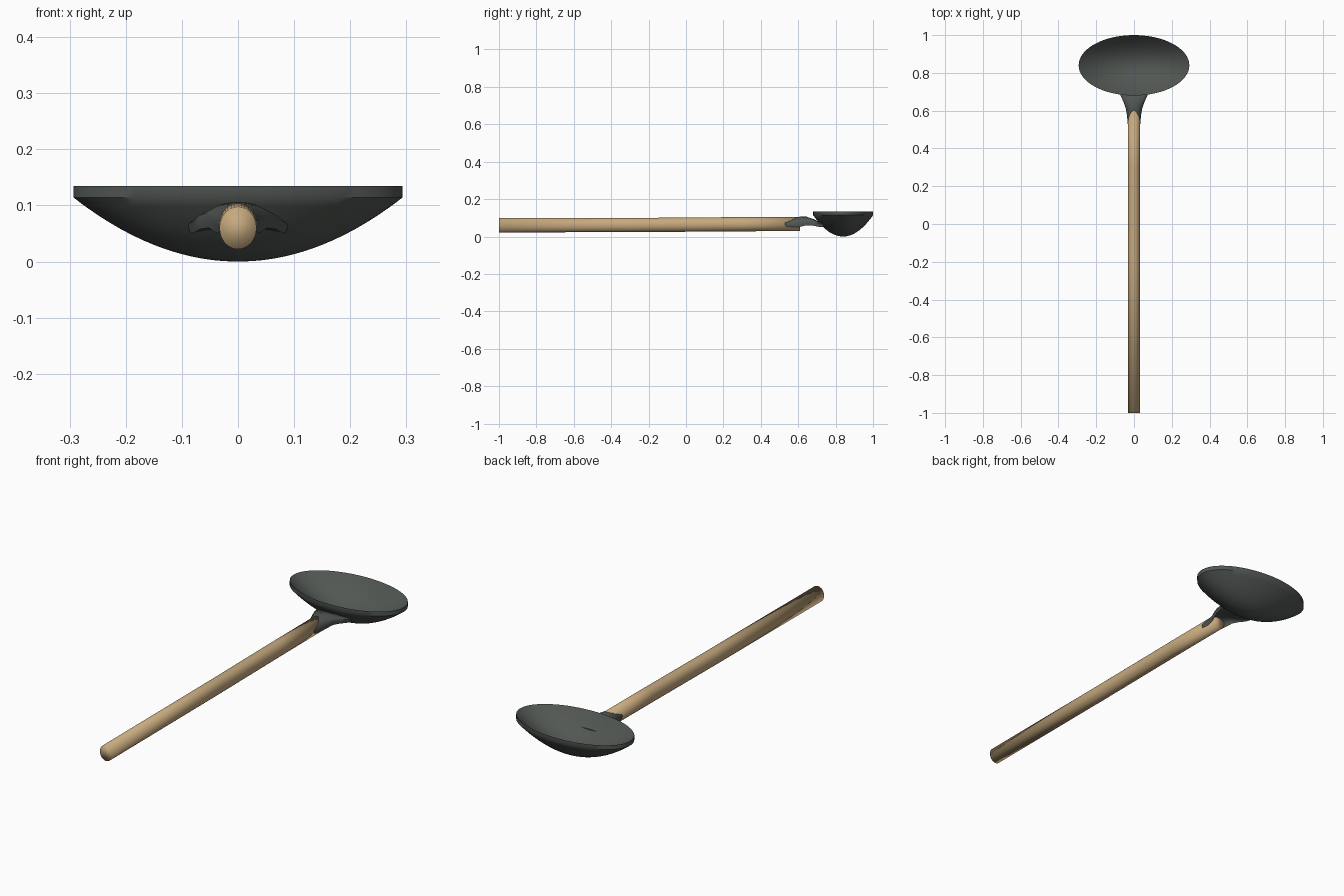
import bpy, bmesh, math

if "Cube" in bpy.data.objects:
    bpy.data.objects.remove(bpy.data.objects["Cube"])


def material(name, rgb):
    m = bpy.data.materials.new(name)
    m.diffuse_color = (*rgb, 1.0)
    m.use_nodes = True
    m.node_tree.nodes["Principled BSDF"].inputs["Base Color"].default_value = m.diffuse_color
    return m


iron = material("dark iron", (0.083, 0.094, 0.086))
wood = material("light wood", (0.57, 0.40, 0.21))


def loft(name, rings, mat, angle):
    """Skin a list of equal-sized closed rings and cap both ends."""
    bm = bmesh.new()
    loops = [[bm.verts.new(p) for p in ring] for ring in rings]
    n = len(loops[0])
    for a, b in zip(loops, loops[1:]):
        for i in range(n):
            j = (i + 1) % n
            bm.faces.new((a[i], a[j], b[j], b[i]))
    bm.faces.new(loops[0])
    bm.faces.new(loops[-1])
    bmesh.ops.recalc_face_normals(bm, faces=bm.faces)
    me = bpy.data.meshes.new(name)
    bm.to_mesh(me)
    bm.free()
    me.materials.append(mat)
    ob = bpy.data.objects.new(name, me)
    bpy.context.collection.objects.link(ob)
    bpy.ops.object.select_all(action='DESELECT')
    ob.select_set(True)
    bpy.context.view_layer.objects.active = ob
    bpy.ops.object.shade_smooth_by_angle(angle=math.radians(angle))
    return ob


def ellipse(rx, ry, n):
    return [(rx * math.cos(2 * math.pi * i / n), ry * math.sin(2 * math.pi * i / n))
            for i in range(n)]


# Bowl: thin elliptical dish, outer skin up to the rim, then inner skin back down
steps = 14
radii = [0.02 + 0.98 * i / steps for i in range(steps + 1)]
profile = [(r, 0.114 * r * r) for r in radii]
profile += [(r, 0.022 + 0.113 * r * r) for r in reversed(radii)]
loft("bowl", [[(x, 0.84 + y, z) for x, y in ellipse(0.293 * r, 0.16 * r, 64)]
              for r, z in profile], iron, 40)

# Handle: oval pole rising very slightly towards the bowl
loft("handle", [[(x, y, cz + z) for x, z in ellipse(0.033, 0.038, 32)]
                for y, cz in ((-1.0, 0.06), (-0.2, 0.062), (0.3, 0.066), (0.61, 0.067))],
     wood, 100)

# Neck: arched strap that clasps the pole and flares into the bowl
# (y, half width, crown height, edge height, thickness)
sections = [
    (0.530, 0.0335, 0.096, 0.066, 0.010),
    (0.575, 0.037, 0.102, 0.064, 0.014),
    (0.610, 0.043, 0.106, 0.070, 0.018),
    (0.645, 0.055, 0.106, 0.080, 0.020),
    (0.680, 0.071, 0.094, 0.078, 0.020),
    (0.710, 0.083, 0.080, 0.070, 0.018),
    (0.735, 0.090, 0.074, 0.066, 0.016),
]
rings = []
for y, w, top, edge, t in sections:
    arch = [(w * math.sin(a), edge + (top - edge) * math.cos(a))
            for a in (math.pi * (i / 12 - 0.5) for i in range(13))]
    rings.append([(x, y, z) for x, z in arch] +
                 [(x * 0.94, y, z - t) for x, z in reversed(arch)])
loft("neck", rings, iron, 40)
